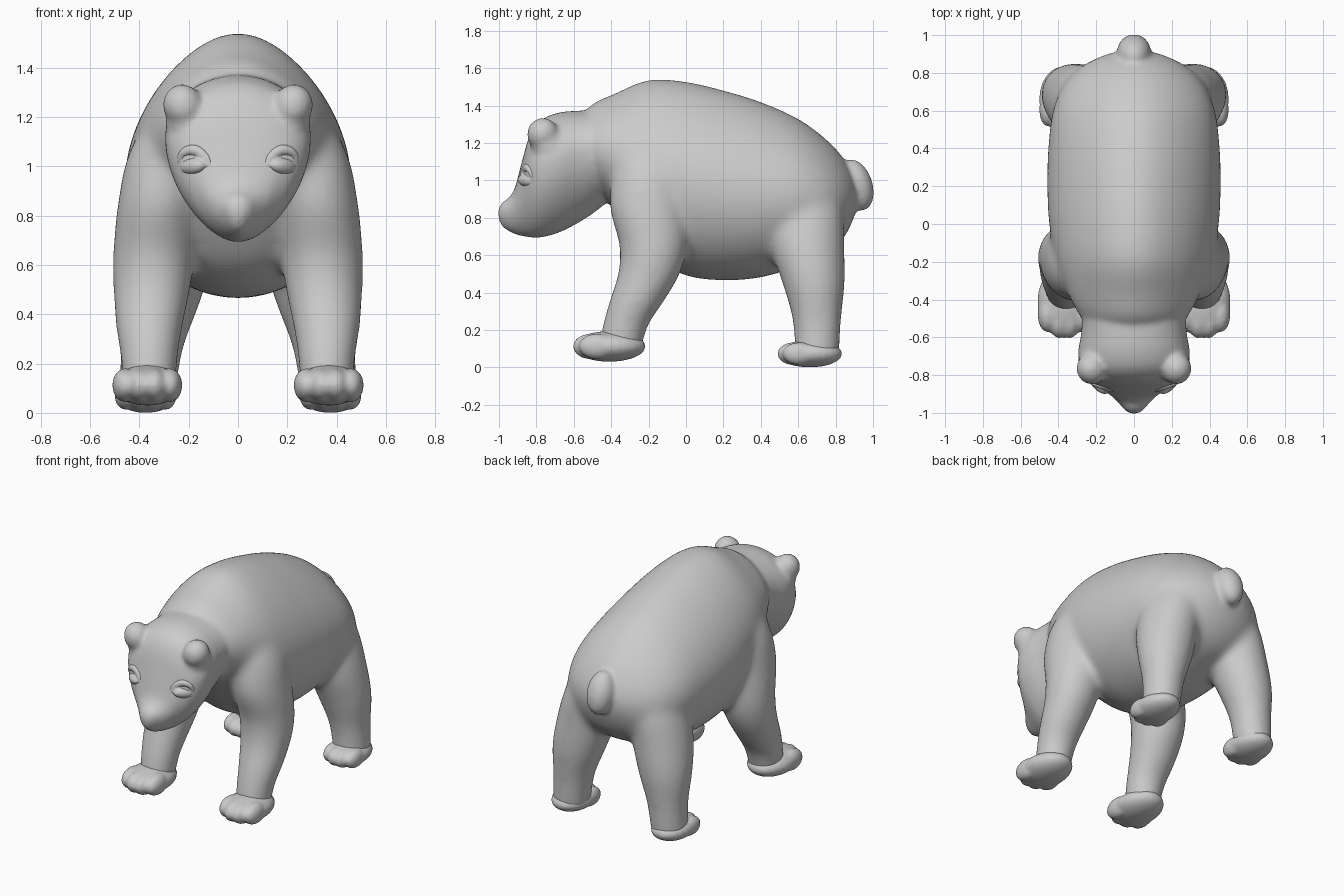
import bpy, bmesh, math
from mathutils import Vector, Matrix
from mathutils.bvhtree import BVHTree

if "Cube" in bpy.data.objects:
    bpy.data.objects.remove(bpy.data.objects["Cube"])


def spline(rows, steps=6):
    """Catmull-Rom interpolation of rows of numbers."""
    out = []
    for i in range(len(rows) - 1):
        a, b = rows[max(i - 1, 0)], rows[i]
        c, d = rows[i + 1], rows[min(i + 2, len(rows) - 1)]
        for k in range(steps):
            t = k / steps
            out.append([0.5 * (2 * q + (r - p) * t + (2 * p - 5 * q + 4 * r - s) * t * t
                               + (3 * q - p - 3 * r + s) * t ** 3)
                        for p, q, r, s in zip(a, b, c, d)])
    return out + [list(rows[-1])]


def loft(bm, rings):
    loops = [[bm.verts.new(p) for p in ring] for ring in rings]
    n = len(loops[0])
    for a, b in zip(loops, loops[1:]):
        for i in range(n):
            bm.faces.new((a[i], a[(i + 1) % n], b[(i + 1) % n], b[i]))
    bm.faces.new(loops[0])
    bm.faces.new(loops[-1])


def lengthwise(bm, rows, k, taper_up, taper_down, n=48):
    """Egg sections along y; rows are (y, bottom, top, half width)."""
    rings = []
    for y, zb, zt, hw in spline(rows):
        mid, ring = zb + k * (zt - zb), []
        for i in range(n):
            t = 2 * math.pi * i / n
            s = math.sin(t)
            w = hw * (1 - (taper_up if s > 0 else taper_down) * s * s)
            ring.append((w * math.cos(t), y, mid + s * (zt - mid if s > 0 else mid - zb)))
        rings.append(ring)
    loft(bm, rings)


def upright(bm, rows, side, n=32):
    """Level oval sections; rows are (x, y, z, rx, ry)."""
    loft(bm, [[(side * (x + rx * math.cos(2 * math.pi * i / n)),
                y + ry * math.sin(2 * math.pi * i / n), z) for i in range(n)]
              for x, y, z, rx, ry in spline(rows)])


def ball(bm, loc, radii, rot=(0, 0, 0)):
    m = Matrix.Translation(loc)
    for ang, ax in zip(rot, 'XYZ'):
        m = m @ Matrix.Rotation(ang, 4, ax)
    m = m @ Matrix.Diagonal((*radii, 1))
    bmesh.ops.create_uvsphere(bm, u_segments=24, v_segments=16, radius=1, matrix=m)


def finish(bm, name, voxel, smooth):
    bmesh.ops.recalc_face_normals(bm, faces=bm.faces)
    for f in bm.faces:
        f.smooth = True
    me = bpy.data.meshes.new(name)
    bm.to_mesh(me)
    bm.free()
    ob = bpy.data.objects.new(name, me)
    bpy.context.collection.objects.link(ob)
    r = ob.modifiers.new("fuse", 'REMESH')
    r.mode, r.voxel_size, r.use_smooth_shade = 'VOXEL', voxel, True
    s = ob.modifiers.new("soften", 'SMOOTH')
    s.factor, s.iterations = 0.5, smooth
    return ob


# torso and legs, fused and strongly softened
bm = bmesh.new()
lengthwise(bm, [(-.60, 1.05, 1.30, .20), (-.5, .95, 1.41, .28), (-.38, .84, 1.465, .345),
                (-.2, .60, 1.538, .415), (0, .49, 1.528, .45), (.2, .465, 1.482, .46),
                (.4, .48, 1.42, .455), (.6, .54, 1.33, .43), (.75, .60, 1.22, .365),
                (.85, .70, 1.11, .255), (.91, .83, 1.0, .12)], .47, .22, 0)
for side in (1, -1):
    upright(bm, [(.20, -.20, 1.25, .13, .16), (.28, -.20, 1.05, .165, .195),
                 (.318, -.20, .85, .17, .208), (.34, -.175, .65, .168, .182),
                 (.35, -.198, .5, .157, .167), (.36, -.265, .35, .137, .147),
                 (.36, -.325, .22, .117, .123), (.36, -.36, .06, .105, .115)], side)
    upright(bm, [(.18, .60, 1.05, .14, .18), (.235, .635, .85, .175, .205),
                 (.28, .648, .65, .187, .20), (.322, .682, .45, .17, .168),
                 (.352, .70, .25, .128, .131), (.37, .70, .04, .115, .12)], side)
torso = finish(bm, "torso_draft", .013, 45)

# take the softened torso as the base for the whole body
bm = bmesh.new()
soft = torso.evaluated_get(bpy.context.evaluated_depsgraph_get())
bm.from_mesh(soft.to_mesh())
soft.to_mesh_clear()
bpy.data.objects.remove(torso)
# tail
ball(bm, (0, .912, .975), (.09, .086, .142), (math.radians(18), 0, 0))

# head, with its surface kept for placing the eyes
hb = bmesh.new()
head_rows = [(-.38, .92, 1.38, .28), (-.48, .835, 1.375, .275), (-.58, .77, 1.372, .28),
             (-.68, .72, 1.362, .296), (-.77, .695, 1.325, .285), (-.835, .695, 1.24, .235),
             (-.88, .702, 1.09, .165), (-.915, .712, .96, .115), (-.95, .728, .905, .08),
             (-.985, .755, .88, .05), (-1.005, .80, .84, .02)]
lengthwise(hb, head_rows, .63, 0, .2)
surface = BVHTree.FromBMesh(hb)
hb.free()
lengthwise(bm, head_rows, .63, 0, .2)
ball(bm, (0, -.962, .835), (.05, .038, .042))
# ears
for side in (1, -1):
    ball(bm, (side * .222, -.765, 1.245), (.082, .085, .09), (0, side * .35, 0))
    ball(bm, (side * .195, -.73, 1.18), (.10, .10, .11))
finish(bm, "bear_body", .012, 12)


def on_face(x, z):
    return surface.ray_cast(Vector((x, -2, z)), Vector((0, 1, 0)))[0]


# eyes: closed lid bulge and a raised brow arc
for side, label in ((1, "left"), (-1, "right")):
    bm = bmesh.new()
    ball(bm, on_face(side * .185, 1.0) + Vector((0, .016, 0)), (.066, .032, .034),
         (0, side * .1, side * .75))
    arc = spline([(.11, .99), (.13, 1.035), (.175, 1.066), (.22, 1.055), (.243, 1.015)], 8)
    for i, (x, z) in enumerate(arc):
        r = .009 + .014 * math.sin(math.pi * i / (len(arc) - 1))
        ball(bm, on_face(side * x, z) + Vector((0, .010, 0)), (r, r, r))
    finish(bm, label + "_eye", .006, 10)

# paws with four soft toes each
for side, label in ((1, "left"), (-1, "right")):
    for name, y, z, rx, ry, rz in (("front", -.41, .112, .144, .195, .082),
                                   ("rear", .662, .073, .128, .174, .073)):
        bm = bmesh.new()
        cx = side * (.368 if name == "front" else .375)
        ball(bm, (cx, y, z), (rx, ry, rz))
        for k in (-1.5, -.5, .5, 1.5):
            ball(bm, (cx + k * rx * .42, y - ry * (.52 - .08 * k * k), z),
                 (rx * .36, ry * .50, rz * .84))
        finish(bm, f"{label}_{name}_paw", .009, 12)
